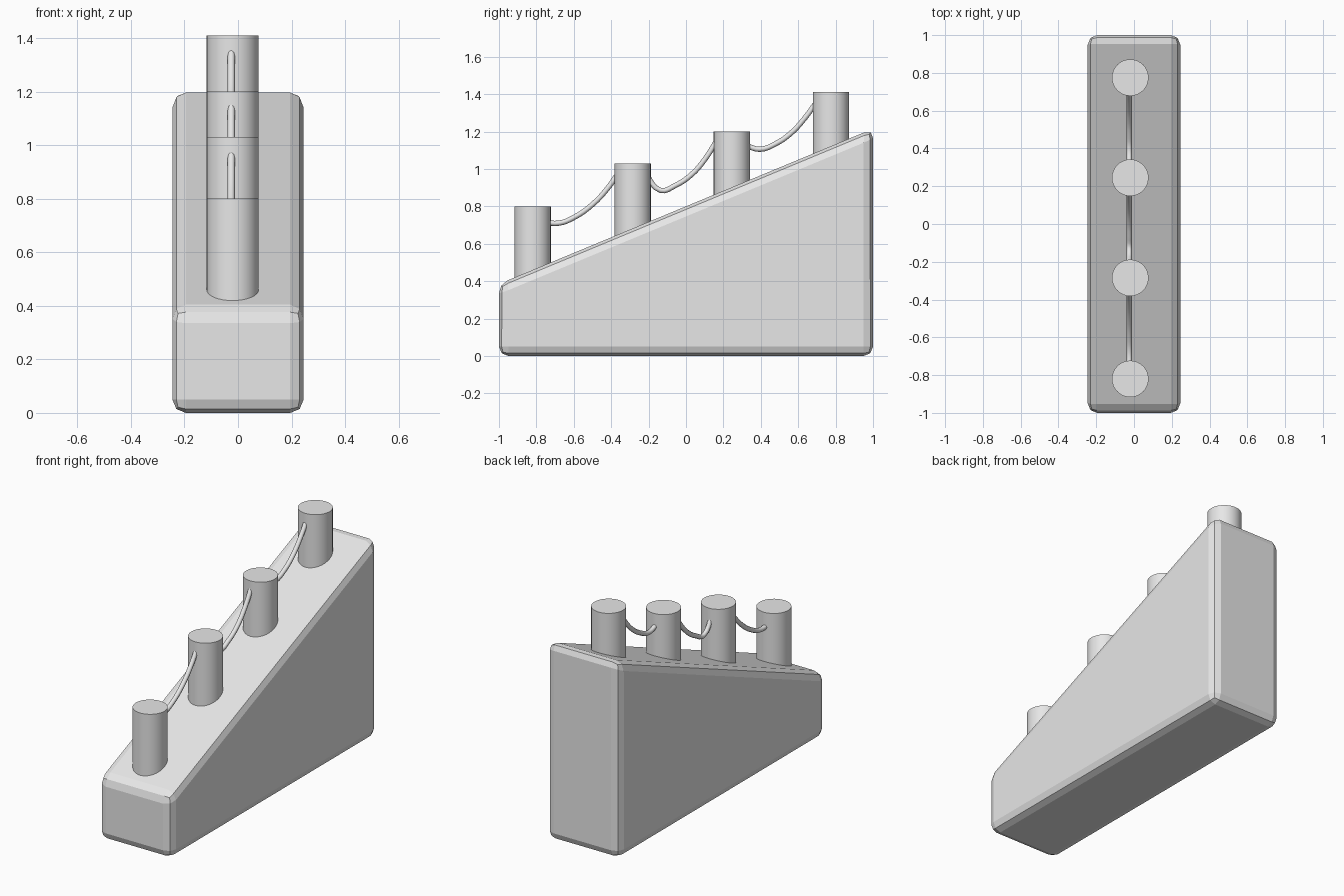
import bpy
import bmesh
import math

cube = bpy.data.objects.get("Cube")
if cube:
    bpy.data.objects.remove(cube, do_unlink=True)

# One plain grey for everything
grey = bpy.data.materials.new("plain_grey")
grey.use_nodes = True
grey.diffuse_color = (0.8, 0.8, 0.8, 1)
grey.node_tree.nodes["Principled BSDF"].inputs["Base Color"].default_value = (0.8, 0.8, 0.8, 1)


def add_object(name, data):
    obj = bpy.data.objects.new(name, data)
    bpy.context.collection.objects.link(obj)
    data.materials.append(grey)
    return obj


def smooth(obj, angle):
    bpy.ops.object.select_all(action='DESELECT')
    obj.select_set(True)
    bpy.context.view_layer.objects.active = obj
    bpy.ops.object.shade_smooth_by_angle(angle=math.radians(angle))


# Sloped base: side profile extruded across x, then rounded edges
HALF = 0.245
profile = [(-1, 0), (1, 0), (1, 1.215), (-1, 0.385)]
bm = bmesh.new()
side = bm.faces.new([bm.verts.new((-HALF, y, z)) for y, z in profile])
grown = bmesh.ops.extrude_face_region(bm, geom=[side])
verts = [g for g in grown["geom"] if isinstance(g, bmesh.types.BMVert)]
bmesh.ops.translate(bm, verts=verts, vec=(2 * HALF, 0, 0))
bmesh.ops.recalc_face_normals(bm, faces=bm.faces)
bmesh.ops.bevel(bm, geom=list(bm.edges), offset=0.05, offset_type='OFFSET',
                segments=2, profile=0.5, affect='EDGES')
mesh = bpy.data.meshes.new("sloped_base")
bm.to_mesh(mesh)
bm.free()
add_object("sloped_base", mesh)

# Posts standing in the slope
X = -0.02
for i, (y, top) in enumerate([(-0.82, 0.80), (-0.285, 1.03), (0.245, 1.20), (0.775, 1.41)]):
    bottom = 0.8 + 0.415 * y - 0.1
    bpy.ops.mesh.primitive_cylinder_add(vertices=32, radius=0.097, depth=top - bottom,
                                        location=(X, y, (top + bottom) / 2))
    post = bpy.context.object
    post.name = f"post_{i + 1}"
    post.data.materials.append(grey)
    smooth(post, 30)

# Sagging ropes between neighbouring posts
ropes = [
    [(-0.76, 0.715), (-0.68, 0.71), (-0.60, 0.74), (-0.50, 0.81), (-0.42, 0.895), (-0.36, 0.98)],
    [(-0.22, 0.98), (-0.135, 0.885), (-0.06, 0.91), (0.03, 0.97), (0.10, 1.05), (0.17, 1.16)],
    [(0.32, 1.125), (0.395, 1.105), (0.48, 1.135), (0.56, 1.19), (0.63, 1.265), (0.70, 1.36)],
]
for i, points in enumerate(ropes):
    curve = bpy.data.curves.new(f"rope_{i + 1}", 'CURVE')
    curve.dimensions = '3D'
    curve.bevel_depth = 0.014
    curve.bevel_resolution = 2
    curve.resolution_u = 4
    curve.use_fill_caps = True
    spline = curve.splines.new('BEZIER')
    spline.bezier_points.add(len(points) - 1)
    for bp, (y, z) in zip(spline.bezier_points, points):
        bp.co = (X - 0.005, y, z)
        bp.handle_left_type = bp.handle_right_type = 'AUTO'
    add_object(f"rope_{i + 1}", curve)
